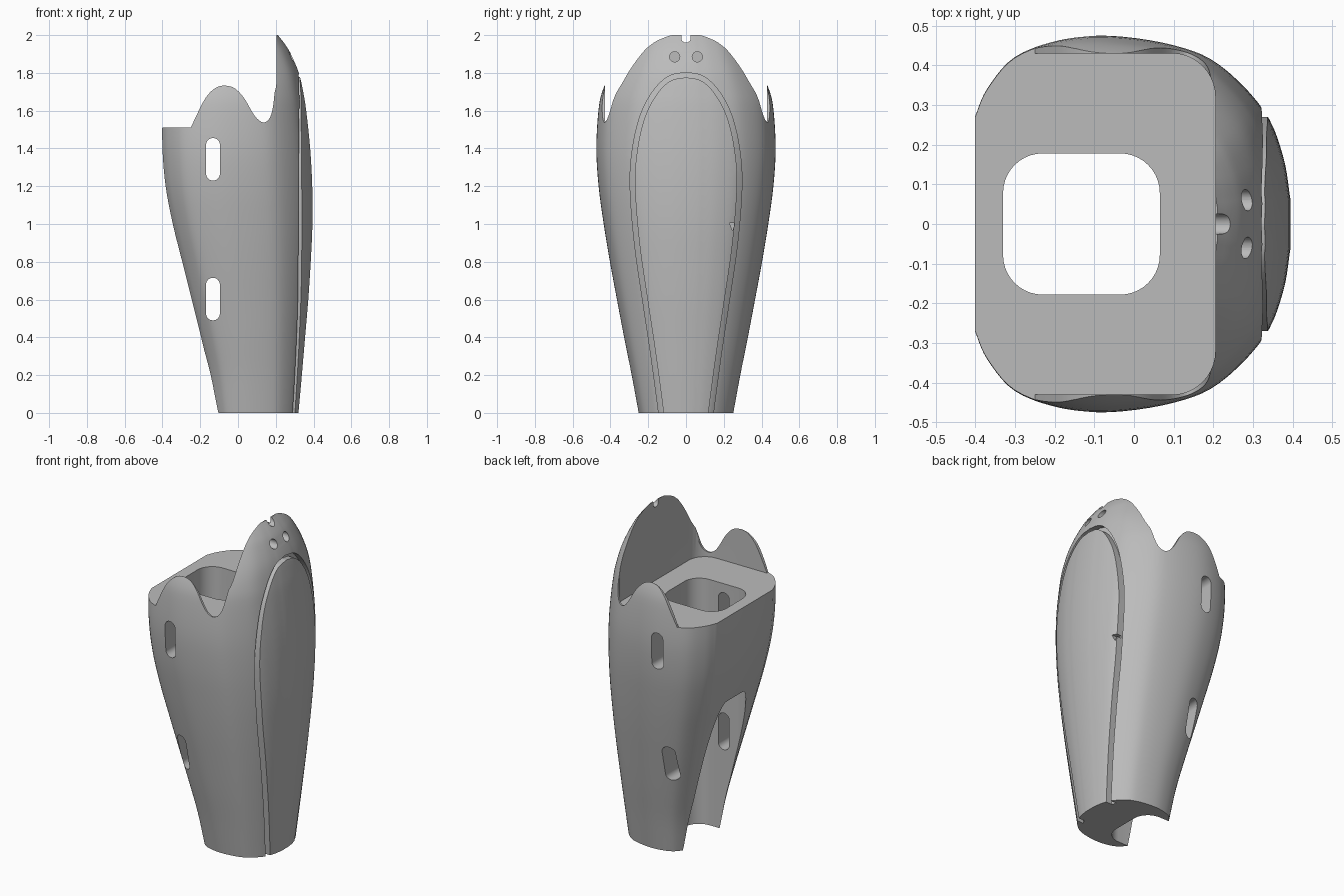
import bpy, bmesh, math
from mathutils import Vector

if "Cube" in bpy.data.objects:
    bpy.data.objects.remove(bpy.data.objects["Cube"])

grey = bpy.data.materials.new("plain_grey")
grey.diffuse_color = (0.5, 0.5, 0.5, 1)
grey.use_nodes = True
grey.node_tree.nodes["Principled BSDF"].inputs["Base Color"].default_value = grey.diffuse_color


def spline(points, n):
    """Smooth curve through points of any dimension, n steps per span."""
    p = [Vector(q) for q in points]
    p = [2 * p[0] - p[1]] + p + [2 * p[-1] - p[-2]]
    out = []
    for i in range(1, len(p) - 2):
        a, b, c, d = p[i - 1:i + 3]
        for k in range(n):
            t = k / n
            out.append(0.5 * (2 * b + (c - a) * t + (2 * a - 5 * b + 4 * c - d) * t * t
                              + (3 * b - a - 3 * c + d) * t ** 3))
    return out + [p[-2]]


def make(name, rings, closed=False):
    """Skin a stack of equal rings; cap the ends, or join last to first."""
    bm = bmesh.new()
    rows = [[bm.verts.new(v) for v in r] for r in rings]
    n = len(rows[0])
    pairs = list(zip(rows, rows[1:])) + ([(rows[-1], rows[0])] if closed else [])
    for a, b in pairs:
        for i in range(n):
            j = (i + 1) % n
            bm.faces.new((a[i], a[j], b[j], b[i]))
    if not closed:
        bm.faces.new(rows[0])
        bm.faces.new(rows[-1])
    bmesh.ops.recalc_face_normals(bm, faces=bm.faces)
    me = bpy.data.meshes.new(name)
    bm.to_mesh(me)
    bm.free()
    me.materials.append(grey)
    ob = bpy.data.objects.new(name, me)
    bpy.context.collection.objects.link(ob)
    return ob


def extrude(name, outline, axis, lo, hi):
    """Prism from a 2D outline along an axis."""
    def place(p, h):
        return {"x": (h, p[0], p[1]), "y": (p[0], h, p[1]), "z": (p[0], p[1], h)}[axis]
    return make(name, [[place(p, h) for p in outline] for h in (lo, hi)])


def rounded(x0, x1, y0, y1, r, n=10):
    """Rounded rectangle outline."""
    pts = []
    for k, (cx, cy) in enumerate([(x1 - r, y1 - r), (x0 + r, y1 - r),
                                  (x0 + r, y0 + r), (x1 - r, y0 + r)]):
        for i in range(n + 1):
            a = math.pi / 2 * (k + i / n)
            pts.append((cx + r * math.cos(a), cy + r * math.sin(a)))
    return [p for i, p in enumerate(pts) if (Vector(p) - Vector(pts[i - 1])).length > 1e-4]


def cut(ob, cutter):
    """Subtract the cutter and remove it."""
    m = ob.modifiers.new("cut", "BOOLEAN")
    m.operation, m.solver, m.object = "DIFFERENCE", "EXACT", cutter
    me = bpy.data.meshes.new_from_object(
        ob.evaluated_get(bpy.context.evaluated_depsgraph_get()))
    ob.modifiers.clear()
    ob.data = me
    bpy.data.objects.remove(cutter)


# Body loft: height, back x, front x, half width
LEVELS = [(0, -.12, .32, .25), (.2, -.15, .338, .287), (.4, -.195, .355, .327),
          (.6, -.245, .372, .365), (.8, -.295, .385, .402), (1, -.345, .394, .435),
          (1.2, -.383, .393, .462), (1.4, -.4, .382, .474), (1.6, -.4, .361, .463),
          (1.7, -.4, .345, .443), (1.8, -.4, .322, .4), (1.9, -.4, .28, .35),
          (1.95, -.4, .25, .32), (2, -.4, .211, .29)]
# Half cross-section: fraction from back to front, fraction of half width
SECTION = [(0, .57), (.04, .72), (.13, .89), (.28, .98), (.44, 1), (.64, .95),
           (.78, .85), (.915, .62), (.975, .38), (1, .13)]
half = spline(SECTION, 5)
section = [(u, v) for u, v in half] + [(u, -v) for u, v in reversed(half)]


def loft(name, shrink):
    rings = []
    for z, x0, x1, w in spline(LEVELS, 4):
        x0, x1, w = x0 + shrink, x1 - shrink, w - shrink
        rings.append([(x0 + (x1 - x0) * u, w * v, z) for u, v in section])
    if shrink:
        rings = [[(x, y, -.3) for x, y, z in rings[0]]] + rings
    return make(name, rings)


body = loft("leg_shell", 0)

# Teardrop groove around the front panel
right = spline([(.135, -.1), (.145, 0), (.185, .3), (.23, .6), (.273, .9), (.296, 1.2),
                (.283, 1.4), (.24, 1.58), (.17, 1.71), (.09, 1.783), (0, 1.803)], 5)
inner = []
for i, p in enumerate(right):
    t = right[min(i + 1, len(right) - 1)] - right[max(i - 1, 0)]
    t = t.normalized() if i < len(right) - 1 else Vector((-1, 0))
    inner.append(p + Vector((-t.y, t.x)) * .026)


def mirrored(pts):
    return [tuple(p) for p in pts] + [(-p[0], p[1]) for p in reversed(pts[:-1])]


outline = mirrored(right) + mirrored(inner)[::-1]
groove = extrude("groove_cutter", outline, "x", .12, .6)
cut(groove, loft("groove_floor", .035))
cut(body, groove)

# Flat socket floor with thin side walls left standing
cut(body, extrude("socket_cutter", rounded(-1, .205, -.43, .43, .11), "z", 1.51, 2.4))

# Wavy upper rim of the side walls
rim = spline([(-.25, 1.51), (-.215, 1.585), (-.17, 1.67), (-.12, 1.72), (-.07, 1.733),
              (-.02, 1.72), (.03, 1.67), (.08, 1.585), (.11, 1.55), (.14, 1.538),
              (.17, 1.565), (.188, 1.64), (.2, 1.8), (.205, 2)], 4)
cut(body, extrude("rim_cutter", [(-.7, 1.51)] + [tuple(p) for p in rim]
                  + [(.205, 2.3), (-.7, 2.3)], "y", -.8, .8))

# Vertical core opening, which breaks out of the lower back
cut(body, extrude("core_cutter", rounded(-.33, .065, -.178, .178, .1), "z", -.5, 2.5))

# Strap slots through both sides
for z0 in (.49, 1.23):
    cut(body, extrude("slot_cutter", rounded(-.169, -.096, z0, z0 + .225, .036), "y", -.8, .8))

# Two blind screw holes and the notch at the tip
for y in (-.06, .06):
    cut(body, extrude("hole_cutter", rounded(y - .027, y + .027, 1.858, 1.912, .0269, 6),
                      "x", .225, .6))
cut(body, extrude("notch_cutter", rounded(-.025, .025, 1.96, 2.1, .0249, 6), "x", .1, .6))

# Small wedge nick beside the panel
cut(body, extrude("nick_cutter", [(.23, 1.005), (.262, 1.005), (.246, .965)], "x", .31, .6))

bpy.context.view_layer.objects.active = body
body.select_set(True)
bpy.ops.object.shade_smooth_by_angle(angle=math.radians(30))
